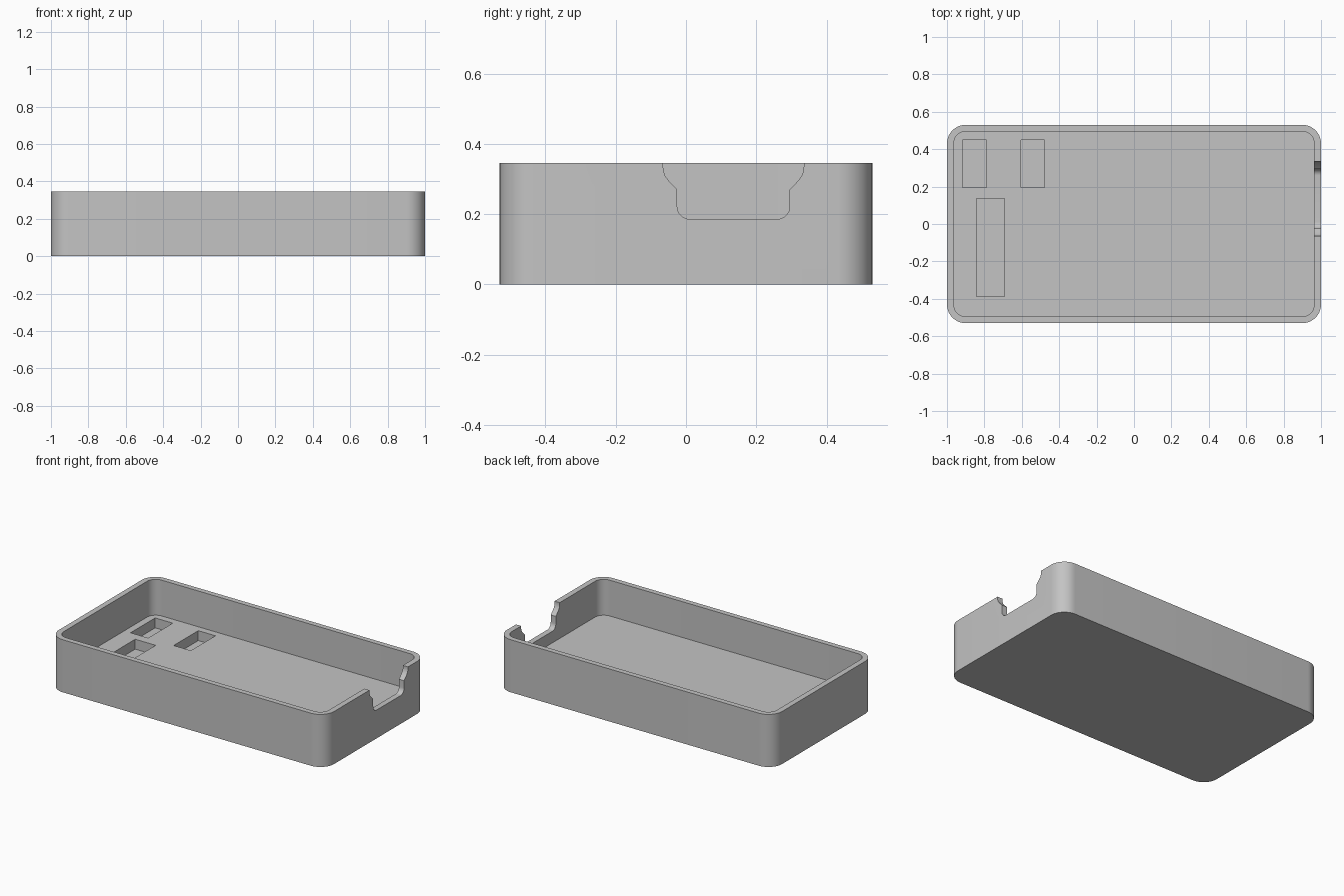
import bpy
import bmesh
from math import cos, sin, pi, radians

if "Cube" in bpy.data.objects:
    bpy.data.objects.remove(bpy.data.objects["Cube"])

HEIGHT = 0.345
FLOOR = 0.11
POCKET_BOTTOM = 0.045

grey = bpy.data.materials.new("plain_grey")
grey.use_nodes = True
grey.diffuse_color = (0.55, 0.55, 0.55, 1)
grey.node_tree.nodes["Principled BSDF"].inputs["Base Color"].default_value = (0.55, 0.55, 0.55, 1)


def arc(cx, cy, r, start, steps=12):
    """Quarter circle, counter-clockwise from the start angle."""
    return [(cx + r * cos(start + i * pi / 2 / steps),
             cy + r * sin(start + i * pi / 2 / steps)) for i in range(steps + 1)]


def rounded_rect(hx, hy, r):
    corners = [(1, 1), (-1, 1), (-1, -1), (1, -1)]
    return [p for k, (sx, sy) in enumerate(corners)
            for p in arc(sx * (hx - r), sy * (hy - r), r, k * pi / 2)]


def rect(x0, x1, y0, y1):
    return [(x0, y0), (x1, y0), (x1, y1), (x0, y1)]


def prism(name, outline, low, high, axis="z"):
    """Extrude an outline along z, or a (y, z) outline along x."""
    place = (lambda a, b, c: (a, b, c)) if axis == "z" else (lambda a, b, c: (c, a, b))
    bm = bmesh.new()
    face = bm.faces.new([bm.verts.new(place(a, b, low)) for a, b in outline])
    top = bmesh.ops.extrude_face_region(bm, geom=[face])
    shift = place(0, 0, high - low)
    bmesh.ops.translate(bm, vec=shift,
                        verts=[v for v in top["geom"] if isinstance(v, bmesh.types.BMVert)])
    bmesh.ops.recalc_face_normals(bm, faces=bm.faces)
    mesh = bpy.data.meshes.new(name)
    bm.to_mesh(mesh)
    bm.free()
    mesh.materials.append(grey)
    obj = bpy.data.objects.new(name, mesh)
    bpy.context.collection.objects.link(obj)
    return obj


# Solid case body with rounded vertical corners
case = prism("case_tray", rounded_rect(1.0, 0.53, 0.1), 0, HEIGHT)

# Main cavity
cutters = [prism("cavity_cutter", rounded_rect(0.963, 0.495, 0.063), FLOOR, 0.5)]

# Three component pockets in the floor
for x0, x1, y0, y1 in [(-0.917, -0.789, 0.195, 0.45),
                       (-0.604, -0.479, 0.195, 0.45),
                       (-0.842, -0.693, -0.388, 0.136)]:
    cutters.append(prism("pocket_cutter", rect(x0, x1, y0, y1), POCKET_BOTTOM, 0.2))

# Flared cable notch in the +x wall: half profile mirrored about its centre
half = arc(0.124, 0.222, 0.036, -pi / 2, 8)
half += [(0.16, 0.27), (0.185, 0.296), (0.194, 0.309), (0.199, 0.323), (0.2, 0.335), (0.2, 0.5)]
centre = 0.135
profile = [(centre + a, z) for a, z in half] + [(centre - a, z) for a, z in reversed(half)]
cutters.append(prism("notch_cutter", profile, 0.9, 1.1, axis="x"))

# Cut everything and remove the cutters
bpy.context.view_layer.objects.active = case
for cutter in cutters:
    cutter.hide_render = True
    mod = case.modifiers.new("cut", "BOOLEAN")
    mod.operation = "DIFFERENCE"
    mod.solver = "EXACT"
    mod.object = cutter
    bpy.ops.object.modifier_apply(modifier=mod.name)
    bpy.data.objects.remove(cutter)

# Smooth corners, crisp edges
bpy.ops.object.select_all(action="DESELECT")
case.select_set(True)
bpy.ops.object.shade_smooth_by_angle(angle=radians(30))
